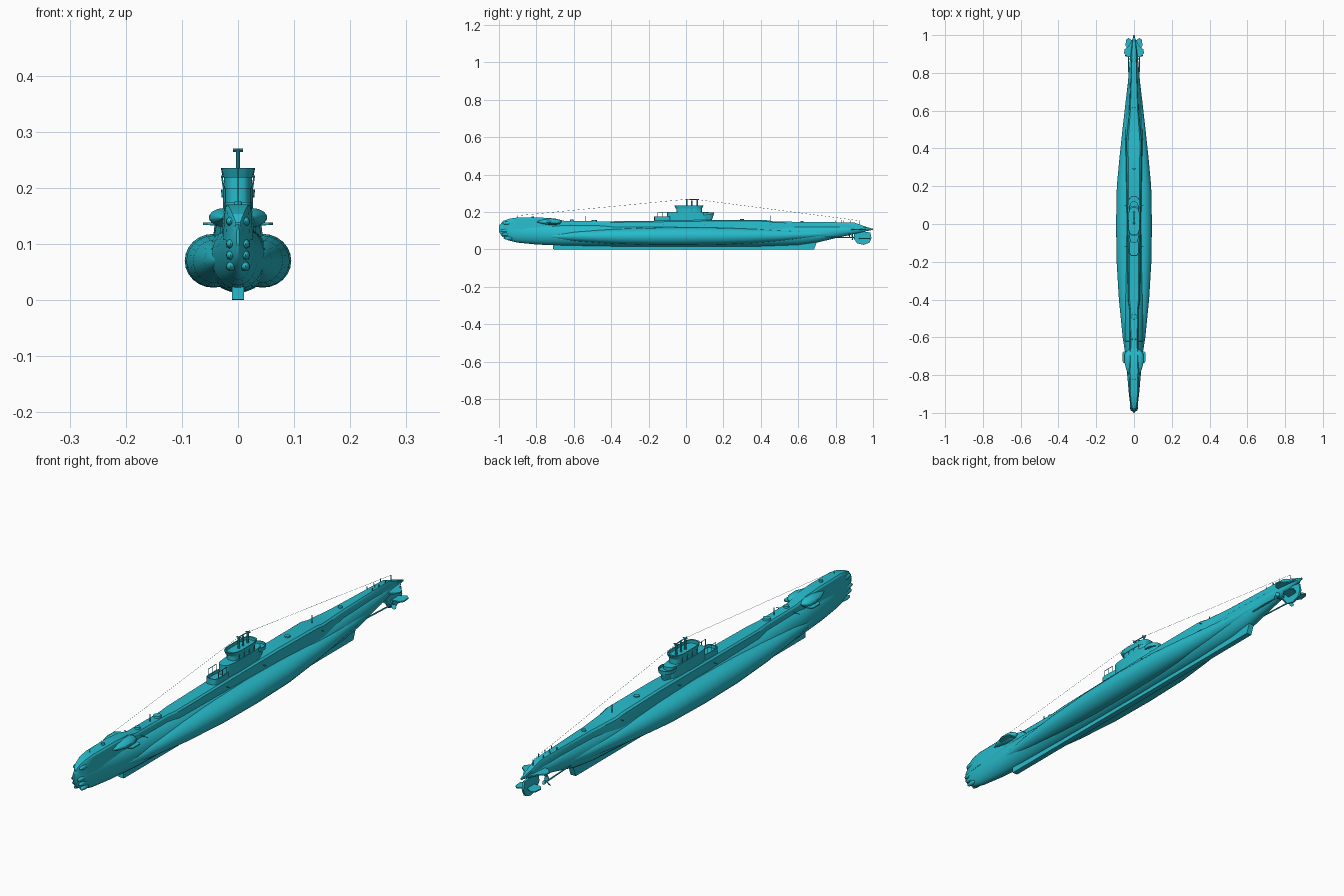
import bpy, bmesh, math
from mathutils import Vector

if "Cube" in bpy.data.objects:
    bpy.data.objects.remove(bpy.data.objects["Cube"])

mat = bpy.data.materials.new("hull_paint")
mat.diffuse_color = (0.02, 0.5, 0.6, 1)
mat.use_nodes = True
mat.node_tree.nodes["Principled BSDF"].inputs["Base Color"].default_value = mat.diffuse_color


def finish(name, bm, angle=35):
    bmesh.ops.recalc_face_normals(bm, faces=bm.faces)
    me = bpy.data.meshes.new(name)
    bm.to_mesh(me)
    bm.free()
    ob = bpy.data.objects.new(name, me)
    bpy.context.collection.objects.link(ob)
    me.materials.append(mat)
    bpy.ops.object.select_all(action='DESELECT')
    ob.select_set(True)
    bpy.context.view_layer.objects.active = ob
    bpy.ops.object.shade_smooth_by_angle(angle=math.radians(angle))
    return ob


def mirror(ob):
    ob.modifiers.new("mirror", 'MIRROR').use_axis[0] = True
    return ob


def loft(name, rings, angle=35):
    bm = bmesh.new()
    vs = [[bm.verts.new(p) for p in r] for r in rings]
    n = len(vs[0])
    for a, b in zip(vs, vs[1:]):
        for i in range(n):
            j = (i + 1) % n
            bm.faces.new((a[i], a[j], b[j], b[i]))
    bm.faces.new(vs[0])
    bm.faces.new(vs[-1])
    return finish(name, bm, angle)


def oval(cx, y, cz, rx, rz, n=24):
    return [(cx + rx * math.sin(2 * math.pi * i / n), y,
             cz + rz * math.cos(2 * math.pi * i / n)) for i in range(n)]


def rods(name, segs, r, sides=6):
    """Thin round bars between pairs of points."""
    bm = bmesh.new()
    for a, b in segs:
        a, b = Vector(a), Vector(b)
        d = b - a
        m = d.to_track_quat('Z', 'Y').to_matrix().to_4x4()
        m.translation = (a + b) / 2
        bmesh.ops.create_cone(bm, cap_ends=True, segments=sides, radius1=r,
                              radius2=r, depth=d.length, matrix=m)
    return finish(name, bm)


def deckhouse(name, y0, y1, w, z0, z1, well=0, flare=1, power=0.6, n=28):
    """Upright rounded block, optionally with a sunken open top."""
    cy, ly = (y0 + y1) / 2, (y1 - y0) / 2
    pw = lambda v: math.copysign(abs(v) ** power, v)

    def ring(k, z):
        return [(k * w * pw(math.sin(2 * math.pi * i / n)),
                 cy + k * ly * pw(math.cos(2 * math.pi * i / n)), z) for i in range(n)]
    rings = [ring(1, z0), ring(flare, z1)]
    if well:
        rings += [ring(flare * 0.9, z1), ring(flare * 0.9, z1 - well)]
    return loft(name, rings)


def plate(name, outline, to3d, thick):
    """Flat outline, thickened around its plane."""
    return loft(name, [[to3d(u, v, s * thick / 2) for u, v in outline] for s in (-1, 1)])


# Pressure hull: y, half width, bottom, top
hull = [(-1, .003, .095, .13), (-.985, .012, .07, .138), (-.95, .021, .048, .14),
        (-.9, .027, .036, .14), (-.8, .036, .026, .138), (-.65, .047, .019, .135),
        (-.4, .055, .015, .132), (0, .058, .013, .132), (.4, .055, .015, .132),
        (.6, .043, .022, .132), (.7, .036, .036, .13), (.8, .028, .06, .127),
        (.9, .019, .082, .122), (.96, .011, .096, .116), (1, .003, .104, .11)]
loft("pressure_hull", [oval(0, y, (b + t) / 2, w, (t - b) / 2) for y, w, b, t in hull])

# Saddle tanks: y, centre x, half width, centre z, half height
tanks = [(-.74, .034, .004, .07, .006), (-.6, .031, .029, .07, .026),
         (-.4, .038, .042, .069, .039), (-.2, .043, .049, .069, .046),
         (0, .044, .051, .07, .048), (.2, .042, .049, .07, .045),
         (.35, .036, .041, .071, .039), (.5, .03, .031, .073, .03),
         (.65, .026, .018, .078, .019), (.8, .022, .004, .085, .005)]
mirror(loft("saddle_tank", [oval(cx, y, cz, rx, rz) for y, cx, rx, cz, rz in tanks]))

# Deck casing: y, half width, top
casing = [(-.99, .005, .138), (-.975, .012, .153), (-.94, .019, .165), (-.9, .023, .17),
          (-.78, .025, .17), (-.7, .024, .165), (-.65, .021, .152), (-.46, .022, .15),
          (-.4, .029, .15), (0, .033, .155), (.2, .036, .158), (.43, .039, .156),
          (.47, .036, .149), (.6, .024, .147), (.8, .016, .145), (.9, .014, .143),
          (.95, .010, .125), (1, .003, .109)]
rings = []
for y, w, t in casing:
    half = [(w * 1.15, .107), (w * 1.08, (t + .107) / 2), (w, t - .006), (w * .8, t)]
    rings.append([(x, y, z) for x, z in half] + [(-x, y, z) for x, z in reversed(half)])
loft("deck_casing", rings, 25)

# Ballast keel
plate("keel", [(-.71, .001), (-.7, 0), (.685, 0), (.7, .04), (-.71, .03)],
      lambda u, v, s: (s, u, v), .022)

# Torpedo doors on the bow
bm = bmesh.new()
for z, y in ((.06, -.962), (.08, -.972), (.1, -.978), (.14, -.968)):
    for s in (-1, 1):
        r = bmesh.ops.create_uvsphere(bm, u_segments=12, v_segments=8, radius=.0085)
        for v in r["verts"]:
            v.co = Vector((v.co.x + s * .013, v.co.y * 3 + y + .012, v.co.z + z))
finish("torpedo_doors", bm, 60)

# Bow plane guards and bow planes
k = [(-.80, .1), (-.77, .6), (-.73, 1), (-.69, .95), (-.675, .6), (-.665, .1)]
mirror(loft("bow_plane_guard", [oval(.025, y, .147, .027 * f, .017 * f, 14) for y, f in k]))
mirror(plate("bow_plane", [(.02, -.735), (.055, -.735), (.062, -.725), (.062, -.685),
                           (.055, -.675), (.02, -.675)],
             lambda u, v, s: (u, v, .136 + s), .004))

# Stern: rudder, planes, guards, propellers, shafts
plate("rudder", [(.895, .06), (.9, .085), (.93, .098), (.985, .09), (.992, .06),
                 (.98, .035), (.95, .024), (.915, .032)], lambda u, v, s: (s, u, v), .008)
mirror(plate("stern_plane", [(0, .925), (.035, .93), (.045, .945), (.042, .975),
                             (.03, .985), (.006, .97), (0, .96)],
             lambda u, v, s: (u, v, .058 + s), .005))
mirror(plate("stern_guard", [(.005, .88), (.035, .885), (.053, .905), (.05, .925),
                             (.03, .94), (.005, .985)],
             lambda u, v, s: (u, v, .107 + s), .005))
mirror(rods("propeller_shaft", [((.026, .74, .066), (.03, .9, .062)),
                                ((.03, .875, .063), (.008, .87, .095)),
                                ((.03, .875, .063), (.0, .87, .08))], .0028, 8))
bm = bmesh.new()
for j in range(3):
    a = math.radians(90 + 120 * j)
    e = Vector((math.cos(a), 0, math.sin(a)))
    t = Vector((-math.sin(a), 0, math.cos(a)))
    c = Vector((.03, .89, .062))
    pts = [(.0, -.002), (.009, -.007), (.018, -.006), (.021, 0), (.018, .006),
           (.009, .007), (0, .002)]
    bm.faces.new([bm.verts.new(c + e * u + t * v + Vector((0, v * .6, 0))) for u, v in pts])
mirror(finish("propeller", bm))

# Conning tower
deckhouse("gun_platform", -.17, -.08, .024, .14, .175, .012, power=.5)
deckhouse("tower_base", -.1, .12, .027, .14, .2)
deckhouse("tower", -.05, .085, .025, .19, .225)
deckhouse("bridge", -.054, .085, .027, .218, .235, .012, 1.13)
deckhouse("aft_platform", .08, .148, .029, .183, .197, .009, 1.05, 1)
deckhouse("aft_platform_support", .09, .135, .012, .145, .186, 0, 1.6, 1)

# Periscopes and masts
rods("periscopes", [((0, .005, .2), (0, .005, .268)), ((0, .03, .2), (0, .03, .262)),
                    ((0, .06, .2), (0, .06, .268))], .0042, 10)
rods("mast_heads", [((-.009, .005, .268), (.009, .005, .268)),
                    ((-.009, .06, .266), (.009, .06, .266)),
                    ((0, -.005, .268), (0, .07, .266))], .0022)
rods("bridge_rails", [((s * .024, y, .19), (s * .029, y, .222))
                      for s in (-1, 1) for y in (-.03, 0, .03, .06)], .0015)
rods("platform_rails", [((s * .022, y, .17), (s * .022, y, .198))
                        for s in (-1, 1) for y in (-.15, -.125, -.1)] +
     [((s * .022, -.15, .198), (s * .022, -.1, .198)) for s in (-1, 1)], .0012)

# Deck hatches and capstan
for i, (y, r, z) in enumerate(((-.49, .016, .158), (-.61, .011, .159), (-.82, .008, .176),
                               (.3, .012, .161), (.62, .009, .152))):
    deckhouse("hatch_%d" % i, y - r, y + r, r, .14, z, 0, .85, 1, 14)

# Deck posts, side booms and aerial wires
rods("deck_posts", [((0, y, .13), (0, y, z)) for y, z in
                    ((-.9, .182), (-.535, .178), (.45, .182), (.83, .158), (.93, .153))] +
     [((s * .011, y, .13), (s * .011, y, .155)) for s in (-1, 1)
      for y in (.8, .84, .88)], .0015)
rods("side_booms", [((s * .02, y, .134), (s * .05, y, .134))
                    for s in (-1, 1) for y in (-.62, -.12, .1, .45)], .0016)
rods("aerial_wires", [((0, -.9, .18), (0, .005, .268)), ((0, .06, .266), (0, .93, .153))],
     .0005, 4)
